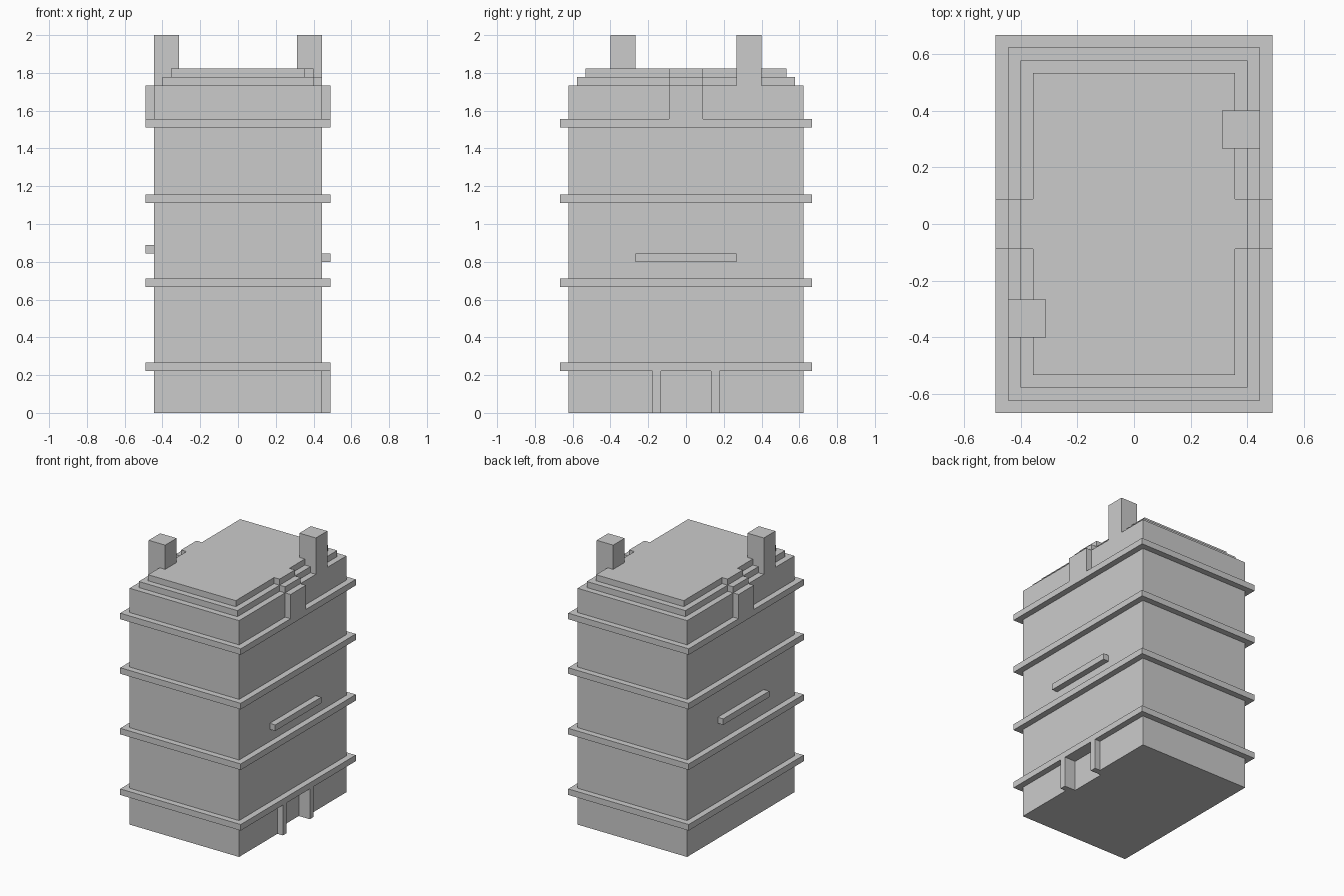
import bpy
import bmesh

if "Cube" in bpy.data.objects:
    bpy.data.objects.remove(bpy.data.objects["Cube"])

U = 2 / 45  # grid module: the tower is 45 modules tall


def prism(name, plan, z0, z1):
    """Extrude a floor plan (in modules) from z0 to z1."""
    bm = bmesh.new()
    face = bm.faces.new([bm.verts.new((x * U, y * U, z0 * U)) for x, y in plan])
    top = bmesh.ops.extrude_face_region(bm, geom=[face])["geom"]
    verts = [v for v in top if isinstance(v, bmesh.types.BMVert)]
    bmesh.ops.translate(bm, verts=verts, vec=(0, 0, (z1 - z0) * U))
    bmesh.ops.recalc_face_normals(bm, faces=bm.faces)
    mesh = bpy.data.meshes.new(name)
    bm.to_mesh(mesh)
    bm.free()
    obj = bpy.data.objects.new(name, mesh)
    bpy.context.collection.objects.link(obj)
    return obj


def box(name, x0, x1, y0, y1, z0, z1):
    x0, x1 = sorted((x0, x1))
    y0, y1 = sorted((y0, y1))
    return prism(name, [(x0, y0), (x1, y0), (x1, y1), (x0, y1)], z0, z1)


# Ground floor with recessed doorway on the right side
prism("ground_floor", [(-10, -14), (10, -14), (10, -3), (9, -3),
                       (9, 3), (10, 3), (10, 14), (-10, 14)], 0, 5)

# Upper floors and stepped roof
box("upper_floors", -10, 10, -14, 14, 5, 39)
box("roof_step_lower", -9, 9, -13, 13, 39, 40)
box("roof_step_upper", -8, 8, -12, 12, 40, 41)

# Cornice bands between the storeys
for i, z in enumerate((5, 15, 25, 34)):
    box(f"cornice_{i + 1}", -11, 11, -15, 15, z, z + 1)

# Door jambs
for s, label in ((-1, "front"), (1, "back")):
    box(f"door_jamb_{label}", 10, 11, 3 * s, 4 * s, 0, 5)

# Features repeated on both sides, turned half way round
for s, label in ((1, "right"), (-1, "left")):
    # Chimney flush with the wall
    box(f"chimney_{label}", 7 * s, 10 * s, 6 * s, 9 * s, 39, 45)
    # Stepped central pilaster following the roof tiers
    for i, (x, z0, z1) in enumerate(((10, 35, 39), (9, 39, 40), (8, 40, 41))):
        box(f"pilaster_{label}_{i + 1}", x * s, (x + 1) * s, -2, 2, z0, z1)
    # Wall ledge, one module higher on the left
    z = 18 if s > 0 else 19
    box(f"ledge_{label}", 10 * s, 11 * s, -6, 6, z, z + 1)
